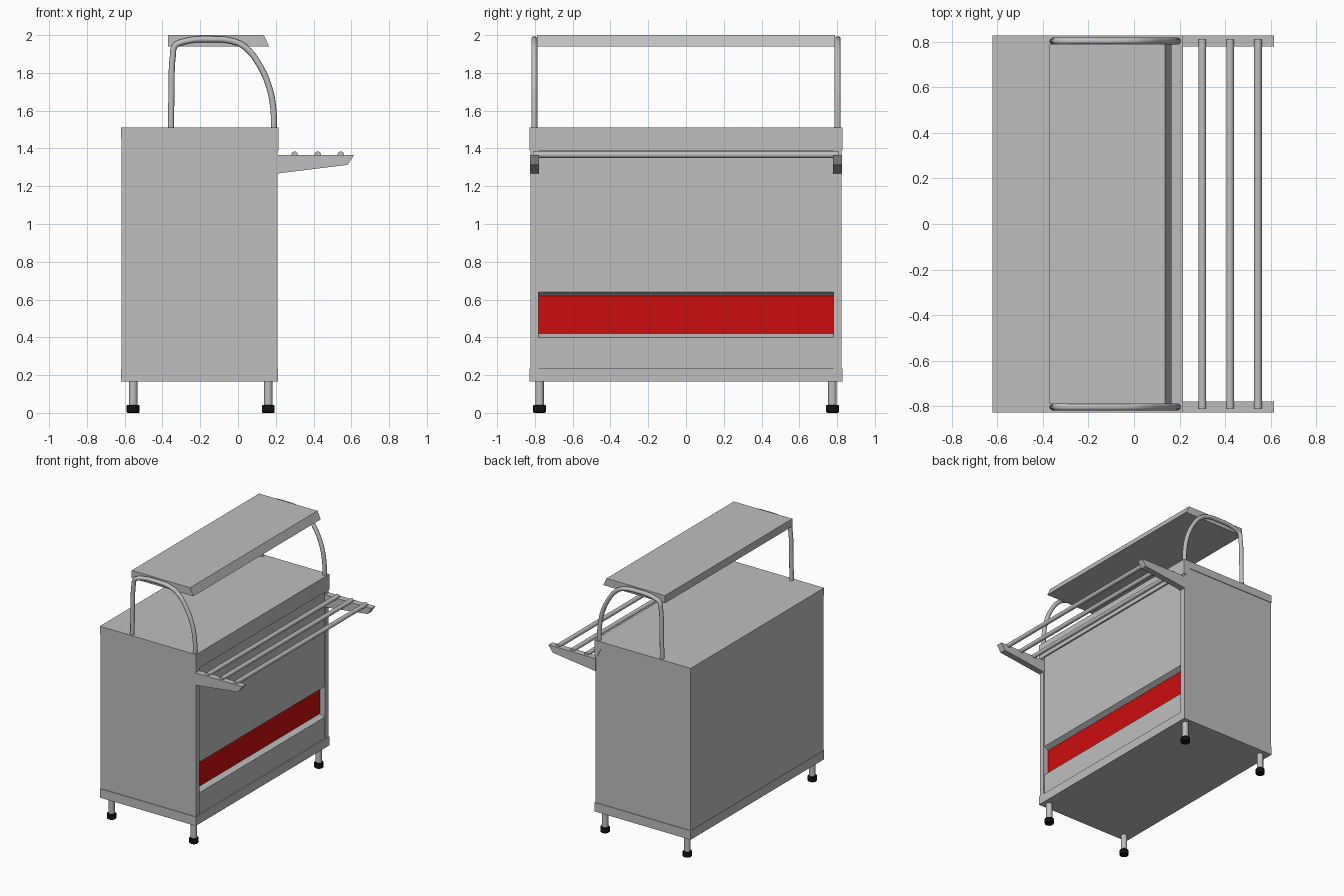
import bpy, bmesh, math
from mathutils import Matrix, Vector

cube = bpy.data.objects.get("Cube")
if cube:
    bpy.data.objects.remove(cube, do_unlink=True)


def material(name, rgb):
    mat = bpy.data.materials.new(name)
    mat.use_nodes = True
    color = (*rgb, 1.0)
    mat.diffuse_color = color
    mat.node_tree.nodes["Principled BSDF"].inputs["Base Color"].default_value = color
    return mat


steel = material("steel grey", (0.52, 0.52, 0.52))
red = material("red", (0.6, 0.004, 0.004))
rubber = material("black rubber", (0.006, 0.006, 0.006))


def add_mesh(name, bm, mat, smooth=False):
    bmesh.ops.recalc_face_normals(bm, faces=bm.faces)
    mesh = bpy.data.meshes.new(name)
    bm.to_mesh(mesh)
    bm.free()
    mesh.materials.append(mat)
    if smooth:
        mesh.shade_smooth()
        mesh.set_sharp_from_angle(angle=math.radians(40))
    obj = bpy.data.objects.new(name, mesh)
    bpy.context.collection.objects.link(obj)
    return obj


def extrude_profile(name, points, y0, y1, mat=steel):
    """Extrude an x-z outline along y."""
    bm = bmesh.new()
    face = bm.faces.new([bm.verts.new((x, y0, z)) for x, z in points])
    geom = bmesh.ops.extrude_face_region(bm, geom=[face])["geom"]
    moved = [v for v in geom if isinstance(v, bmesh.types.BMVert)]
    bmesh.ops.translate(bm, verts=moved, vec=(0, y1 - y0, 0))
    return add_mesh(name, bm, mat)


def rectangle(x0, x1, z0, z1):
    return [(x0, z0), (x1, z0), (x1, z1), (x0, z1)]


def rod(name, start, end, radius, mat=steel, sides=20, bevel=0):
    """Capped cylinder between two points."""
    start, end = Vector(start), Vector(end)
    axis = end - start
    turn = axis.to_track_quat('Z', 'Y').to_matrix().to_4x4()
    bm = bmesh.new()
    bmesh.ops.create_cone(bm, cap_ends=True, segments=sides, radius1=radius,
                          radius2=radius, depth=axis.length,
                          matrix=Matrix.Translation((start + end) / 2) @ turn)
    if bevel:
        rims = [e for e in bm.edges if any(len(f.verts) > 4 for f in e.link_faces)]
        bmesh.ops.bevel(bm, geom=rims, offset=bevel, segments=1, affect='EDGES')
    return add_mesh(name, bm, mat, smooth=True)


def bent_tube(name, points, y, radius):
    """Smooth bent pipe through x-z points."""
    curve = bpy.data.curves.new(name, 'CURVE')
    curve.dimensions = '3D'
    curve.bevel_depth = radius
    curve.bevel_resolution = 4
    curve.resolution_u = 6
    spline = curve.splines.new('BEZIER')
    spline.bezier_points.add(len(points) - 1)
    for bp, (x, z) in zip(spline.bezier_points, points):
        bp.co = (x, y, z)
        bp.handle_left_type = bp.handle_right_type = 'AUTO'
    temp = bpy.data.objects.new(name + " path", curve)
    bpy.context.collection.objects.link(temp)
    bpy.context.view_layer.update()
    graph = bpy.context.evaluated_depsgraph_get()
    mesh = bpy.data.meshes.new_from_object(temp.evaluated_get(graph))
    bpy.data.objects.remove(temp, do_unlink=True)
    mesh.materials.clear()
    mesh.materials.append(steel)
    mesh.shade_smooth()
    obj = bpy.data.objects.new(name, mesh)
    bpy.context.collection.objects.link(obj)


# Cabinet: base tray, counter top with a deep lip on the serving side
extrude_profile("base_tray", rectangle(-0.62, 0.213, 0.165, 0.235), -0.828, 0.828)
extrude_profile("counter_top", [(-0.62, 1.45), (0.16, 1.45), (0.19, 1.39),
                                (0.215, 1.39), (0.215, 1.51), (-0.62, 1.51)],
                -0.828, 0.828)

# Cabinet core whose serving face has a slanted recess with a red back
core = extrude_profile("serving_panel",
                       [(-0.617, 0.235), (0.203, 0.235), (0.203, 0.40),
                        (0.165, 0.42), (0.165, 0.62), (0.203, 0.64),
                        (0.203, 1.45), (-0.617, 1.45)], -0.78, 0.78)
core.data.materials.append(red)
for poly in core.data.polygons:
    if poly.normal.x > 0.9 and 0.42 < poly.center.z < 0.62:
        poly.material_index = 1

hoop = [(-0.355, 1.50), (-0.352, 1.70), (-0.345, 1.89), (-0.334, 1.942),
        (-0.295, 1.963), (-0.15, 1.978), (-0.01, 1.962), (0.05, 1.925),
        (0.105, 1.855), (0.16, 1.74), (0.187, 1.61), (0.19, 1.50)]
bracket = [(0.205, 1.267), (0.58, 1.313), (0.615, 1.365), (0.205, 1.365)]

# Parts repeated at both ends
for end, s in (("front", -1), ("back", 1)):
    extrude_profile(end + "_end_wall", rectangle(-0.617, 0.21, 0.235, 1.45),
                    s * 0.78, s * 0.823)
    extrude_profile(end + "_rail_bracket", bracket, s * 0.778, s * 0.827)
    bent_tube(end + "_hoop", hoop, s * 0.803, 0.016)
    for side, x in (("right", -0.555), ("left", 0.16)):
        y = s * 0.775
        rod(f"{end}_{side}_leg", (x, y, 0.03), (x, y, 0.17), 0.023)
        rod(f"{end}_{side}_foot", (x, y, 0), (x, y, 0.043), 0.034, rubber, 16, 0.005)

# Overhead shelf between the hoops
extrude_profile("overhead_shelf", [(-0.37, 1.94), (0.165, 1.94), (0.137, 2.0),
                                   (-0.37, 2.0)], -0.79, 0.79)

# Tray slide rails
for i, x in enumerate((0.30, 0.422, 0.544)):
    rod(f"tray_rail_{i + 1}", (x, -0.81, 1.367), (x, 0.81, 1.367), 0.017)
